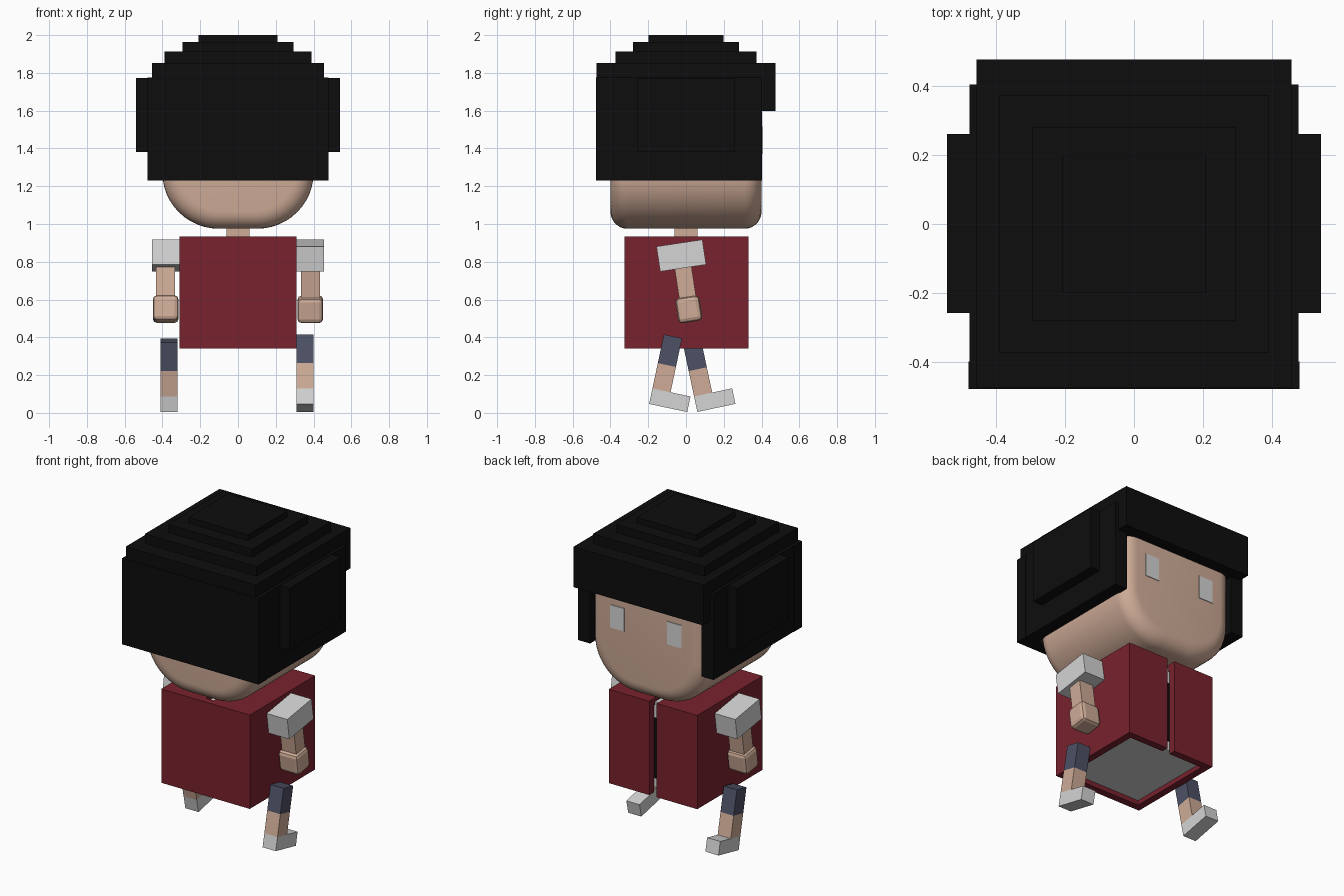
import bpy, bmesh, math
from mathutils import Matrix, Vector

if "Cube" in bpy.data.objects:
    bpy.data.objects.remove(bpy.data.objects["Cube"])


def material(name, rgb):
    m = bpy.data.materials.new(name)
    m.diffuse_color = (*rgb, 1)
    m.use_nodes = True
    m.node_tree.nodes["Principled BSDF"].inputs["Base Color"].default_value = m.diffuse_color
    return m


BLACK = material("black", (0.004, 0.004, 0.004))
SKIN = material("skin", (0.62, 0.41, 0.31))
RED = material("dark_red", (0.19, 0.016, 0.027))
GREY = material("light_grey", (0.66, 0.66, 0.66))
NAVY = material("navy", (0.075, 0.082, 0.13))


def finish(name, bm, mat):
    bmesh.ops.recalc_face_normals(bm, faces=bm.faces)
    me = bpy.data.meshes.new(name)
    bm.to_mesh(me)
    bm.free()
    me.materials.append(mat)
    ob = bpy.data.objects.new(name, me)
    bpy.context.collection.objects.link(ob)
    return ob


def box(name, mat, x, y, z, place=None, bevel=0):
    """Box from (min, max) ranges, optionally bevelled and placed by a matrix."""
    bm = bmesh.new()
    size = Vector((x[1] - x[0], y[1] - y[0], z[1] - z[0]))
    mid = Vector((sum(x) / 2, sum(y) / 2, sum(z) / 2))
    bmesh.ops.create_cube(bm, size=1)
    bmesh.ops.transform(bm, matrix=Matrix.Translation(mid) @ Matrix.Diagonal((*size, 1)), verts=bm.verts)
    if bevel:
        bmesh.ops.bevel(bm, geom=bm.edges[:], offset=bevel, segments=2, profile=0.5, affect='EDGES')
    if place:
        bmesh.ops.transform(bm, matrix=place, verts=bm.verts)
    return finish(name, bm, mat)


# Head: round-cornered outline swept from back to front with softened rims
def head():
    outline = []
    for cx, cz, rx, rz, start in ((0.1, 1.27, 0.3, 0.295, 270), (0.28, 1.66, 0.12, 0.12, 0),
                                  (-0.28, 1.66, 0.12, 0.12, 90), (-0.1, 1.27, 0.3, 0.295, 180)):
        for i in range(13):
            a = math.radians(start + i * 7.5)
            outline.append((cx + rx * math.cos(a), cz + rz * math.sin(a)))
    r, cz, steps = 0.09, 1.378, 7
    angles = [math.pi / 2 * i / steps for i in range(steps + 1)]
    rims = [(-0.4 + r * (1 - math.sin(a)), r * (1 - math.cos(a))) for a in reversed(angles)]
    rims += [(0.4 - r * (1 - math.sin(a)), r * (1 - math.cos(a))) for a in angles]
    bm = bmesh.new()
    rings = [[bm.verts.new((x * (1 - d / 0.4), y, cz + (z - cz) * (1 - d / 0.4)))
              for x, z in outline] for y, d in rims]
    n = len(outline)
    for a, b in zip(rings, rings[1:]):
        for i in range(n):
            bm.faces.new((a[i], a[(i + 1) % n], b[(i + 1) % n], b[i]))
    bm.faces.new(rings[0])
    bm.faces.new(rings[-1])
    ob = finish("head", bm, SKIN)
    bpy.context.view_layer.objects.active = ob
    ob.select_set(True)
    bpy.ops.object.shade_smooth_by_angle(angle=math.radians(40))
    ob.select_set(False)


head()
box("neck", SKIN, (-0.06, 0.06), (-0.06, 0.06), (0.9, 1.0))

# Hair: fringe cap, stepped crown, back slab
box("hair_cap", BLACK, (-0.455, 0.455), (-0.473, 0.475), (1.597, 1.853))
for i, (x, y, z) in enumerate(((0.39, 0.372, 1.913), (0.295, 0.28, 1.963), (0.208, 0.198, 2.0))):
    box(f"hair_crown_{i + 1}", BLACK, (-x, x), (-y, y), (1.8, z))
box("hair_back", BLACK, (-0.478, 0.478), (-0.477, -0.398), (1.23, 1.775))

# Jacket back wall and shirt inside
box("jacket_back", RED, (-0.31, 0.31), (-0.325, -0.28), (0.34, 0.934))
box("shirt", GREY, (-0.265, 0.265), (-0.28, 0.275), (0.37, 0.91))
box("shirt_strip", BLACK, (-0.05, 0.05), (0.275, 0.283), (0.43, 0.81))


def span(s, a, b):
    return tuple(sorted((s * a, s * b)))


for s, side in ((1, "right"), (-1, "left")):
    # Side hair and its raised pad
    box(f"hair_side_{side}", BLACK, span(s, 0.39, 0.475), (-0.4, 0.403), (1.23, 1.775))
    box(f"hair_pad_{side}", BLACK, span(s, 0.47, 0.54), (-0.257, 0.26), (1.38, 1.773))
    # Eye plate
    box(f"eye_{side}", GREY, span(s, 0.15, 0.25), (0.397, 0.404), (1.37, 1.515))
    # Jacket half: side wall, front panel, top
    box(f"jacket_side_{side}", RED, span(s, 0.265, 0.31), (-0.28, 0.285), (0.34, 0.934))
    box(f"jacket_front_{side}", RED, span(s, 0.026, 0.31), (0.285, 0.33), (0.34, 0.934))
    box(f"jacket_top_{side}", RED, span(s, 0.026, 0.265), (-0.28, 0.285), (0.89, 0.934))

    # Arm swinging about the shoulder
    arm = Matrix.Translation((s * 0.383, s * -0.025, 0.833)) @ Matrix.Rotation(math.radians(s * 8.6), 4, 'X')
    box(f"sleeve_{side}", GREY, (-0.072, 0.072), (-0.123, 0.123), (-0.067, 0.067), arm)
    box(f"arm_{side}", SKIN, (-0.05, 0.05), (-0.045, 0.045), (-0.26, -0.06), arm)
    box(f"hand_{side}", SKIN, (-0.068, 0.068), (-0.067, 0.061), (-0.355, -0.22), arm, 0.022)

    # Striding leg with trouser, shin and shoe
    top = (0.355, -0.069, 0.405) if s > 0 else (-0.365, 0.03, 0.383)
    leg = Matrix.Translation(top) @ Matrix.Rotation(math.radians(s * -12), 4, 'X')
    box(f"trouser_{side}", NAVY, (-0.046, 0.046), (-0.049, 0.049), (-0.155, 0), leg)
    box(f"shin_{side}", SKIN, (-0.046, 0.046), (-0.049, 0.049), (-0.292, -0.155), leg)
    box(f"shoe_{side}", GREY, (-0.046, 0.046), (-0.049, 0.157), (-0.376, -0.292), leg)
